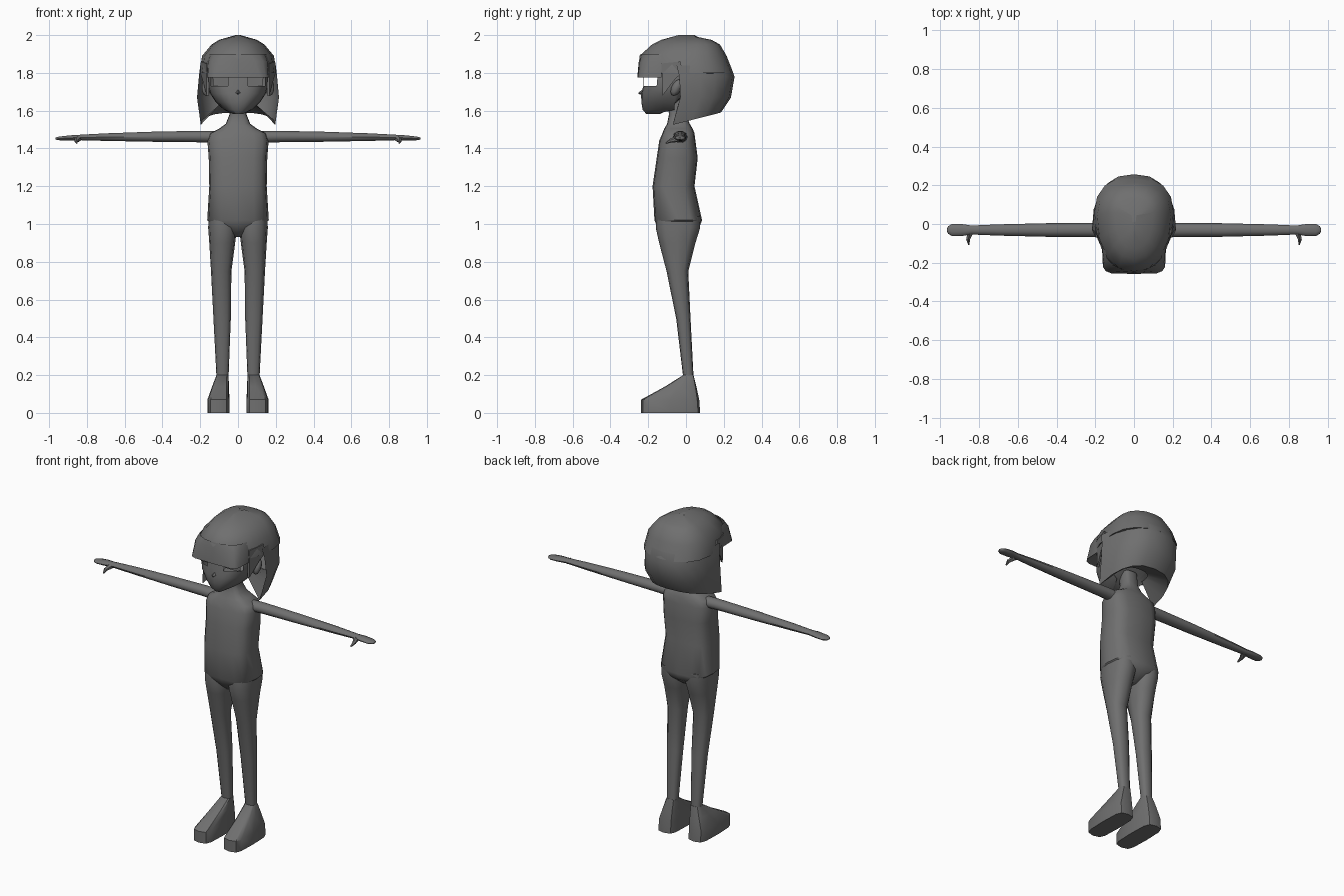
import bpy, bmesh
from math import sin, cos, radians
from mathutils import Vector

if "Cube" in bpy.data.objects:
    bpy.data.objects.remove(bpy.data.objects["Cube"])

GREY = (0.16, 0.16, 0.16, 1)
mat = bpy.data.materials.new("plain grey")
mat.use_nodes = True
mat.diffuse_color = GREY
mat.node_tree.nodes["Principled BSDF"].inputs["Base Color"].default_value = GREY


def finish(name, bm, mirror=False, angle=45):
    """Turn a bmesh into a smooth-shaded object, optionally mirrored in x."""
    bmesh.ops.recalc_face_normals(bm, faces=bm.faces)
    mesh = bpy.data.meshes.new(name)
    bm.to_mesh(mesh)
    bm.free()
    mesh.materials.append(mat)
    obj = bpy.data.objects.new(name, mesh)
    bpy.context.collection.objects.link(obj)
    if mirror:
        obj.modifiers.new("mirror", "MIRROR").use_clip = False
    bpy.ops.object.select_all(action="DESELECT")
    obj.select_set(True)
    bpy.context.view_layer.objects.active = obj
    bpy.ops.object.shade_smooth_by_angle(angle=radians(angle))
    return obj


def power(v, p):
    return (1 if v >= 0 else -1) * abs(v) ** p if abs(v) > 1e-6 else 0


def ring(z, hw, front, back, x=0, yc=None, p=0.8, n=16, start=0, span=360):
    """Level outline; angle 0 is the front, half widths differ front and back."""
    yc = (front + back) / 2 if yc is None else yc
    points = []
    for i in range(n if span == 360 else n + 1):
        a = radians(start + span * i / n)
        c = power(cos(a), p)
        y = yc + c * (front - yc if c > 0 else yc - back)
        points.append(Vector((x + hw * power(sin(a), p), y, z)))
    return points


def loft(rows, closed=True, caps=True):
    bm = bmesh.new()
    rows = [[bm.verts.new(p) for p in row] for row in rows]
    n = len(rows[0])
    for a, b in zip(rows, rows[1:]):
        for i in range(n if closed else n - 1):
            j = (i + 1) % n
            bm.faces.new((a[i], a[j], b[j], b[i]))
    if caps:
        bm.faces.new(rows[0])
        bm.faces.new(rows[-1])
    return bm


def spike(name, base, tip, r1, r2, sides, mirror=False):
    """Tapered peg between two points."""
    base, tip = Vector(base), Vector(tip)
    bm = bmesh.new()
    bmesh.ops.create_cone(bm, cap_ends=True, segments=sides, radius1=r1,
                          radius2=r2, depth=(tip - base).length)
    turn = (tip - base).to_track_quat("Z", "Y").to_matrix()
    bmesh.ops.rotate(bm, verts=bm.verts, matrix=turn)
    bmesh.ops.translate(bm, verts=bm.verts, vec=(base + tip) / 2)
    finish(name, bm, mirror)


# Torso with neck: height, half width, front, back
torso = [(1.66, .045, -.1, -.01), (1.58, .045, -.09, 0), (1.53, .065, -.1, .02),
         (1.505, .1, -.115, .035), (1.48, .15, -.125, .045), (1.44, .162, -.142, .05),
         (1.35, .155, -.155, .062), (1.2, .152, -.177, .045), (1.02, .163, -.167, .085),
         (.98, .12, -.15, .07), (.93, .02, -.1, .01)]
finish("torso", loft([ring(*r, p=.65) for r in torso]))

# Legs: height, inner x, outer x, front, back
legs = [(1.04, .02, .155, -.155, .075), (.98, .005, .158, -.16, .075),
        (.9, .015, .152, -.142, .05), (.75, .035, .143, -.103, .012),
        (.5, .038, .13, -.052, .024), (.19, .05, .114, -.015, .04)]
finish("leg", loft([ring(z, (o - i) / 2, f, b, x=(i + o) / 2, n=12)
                    for z, i, o, f, b in legs]), True)

# Wedge-shaped feet
feet = [(.2, .05, .114, -.015, .04), (.14, .048, .137, -.11, .055),
        (.07, .045, .162, -.238, .07), (0, .045, .162, -.238, .075)]
finish("foot", loft([ring(z, (o - i) / 2, f, b, x=(i + o) / 2, n=12, p=.5)
                     for z, i, o, f, b in feet]), True, 35)

# Arms with flat hands: x, half depth, height, half height
arms = [(.1, .04, 1.46, .033), (.2, .037, 1.463, .032), (.45, .035, 1.462, .028),
        (.7, .029, 1.46, .021), (.84, .023, 1.458, .015), (.89, .031, 1.456, .014),
        (.94, .031, 1.453, .011), (.96, .019, 1.453, .008), (.966, .006, 1.453, .004)]
finish("arm", loft([[Vector((x, -.031 + d * cos(radians(a)), z + h * sin(radians(a))))
                     for a in range(0, 360, 36)] for x, d, z, h in arms]), True)
spike("thumb", (.845, -.04, 1.452), (.857, -.082, 1.44), .018, .01, 6, True)
spike("thumb_tip", (.857, -.078, 1.442), (.853, -.107, 1.428), .011, .004, 6, True)

# Head shell with open eye sockets
head = [(1.582, .025, -.21, -.14), (1.605, .075, -.23, -.09), (1.645, .118, -.236, -.05),
        (1.69, .147, -.238, 0), (1.73, .16, -.226, .04), (1.776, .16, -.226, .05),
        (1.86, .15, -.2, .05)]
bm = loft([ring(*r, yc=max(-.06, r[3] - .1) if r[3] > -.1 else None, n=24)
           for r in head])
sockets = [f for f in bm.faces if 1.73 < f.calc_center_median().z < 1.776
           and .04 < abs(f.calc_center_median().x) < .142
           and f.calc_center_median().y < -.13]
bmesh.ops.delete(bm, geom=sockets, context="FACES")
finish("head", bm)
spike("nose", (0, -.222, 1.697), (0, -.252, 1.692), .02, .003, 4)

# Eyes: flat plates behind the sockets
bm = bmesh.new()
bm.faces.new([bm.verts.new((x, -.165, z)) for x, z in
              ((.02, 1.72), (.13, 1.72), (.135, 1.79), (.02, 1.79))])
finish("eye", bm, True)

# Ears
bm = bmesh.new()
bmesh.ops.create_uvsphere(bm, u_segments=8, v_segments=6, radius=1)
for v in bm.verts:
    v.co = Vector((.168 + .024 * v.co.x, -.05 + .028 * v.co.y + .015 * v.co.z,
                   1.722 + .044 * v.co.z))
finish("ear", bm, True)

# Hair cap
cap = [(2, .012, -.04, .01), (1.975, .1, -.13, .135), (1.95, .14, -.18, .18),
       (1.89, .19, -.246, .215), (1.8, .205, -.25, .25), (1.79, .15, -.19, .2)]
finish("hair_cap", loft([ring(*r, yc=min(.06, (r[2] + r[3]) / 2 + .06), p=.9)
                         for r in cap]))

# Square fringe over the forehead
fringe = [(1.9, .15, -.24, .9), (1.86, .163, -.25, .6), (1.775, .165, -.258, .35),
          (1.79, .14, -.2, .6)]
finish("fringe", loft([ring(z, w, f, 0, yc=-.13, p=p, n=8, start=-90, span=180)
                       for z, w, f, p in fringe], False, False))

# Back hair, hem rising toward the nape, with an underside
back = [(1.84, .2, -.05, .235), (1.78, .207, -.035, .257), (1.67, .217, -.03, .238),
        (1.525, .197, -.07, .185), (1.64, .09, -.04, .06)]
rows = [ring(z, w, y, b, yc=y, p=.8, n=10, start=90, span=180) for z, w, y, b in back]
for v in rows[3]:
    v.z += .065 * (v.y + .07) / .255
finish("back_hair", loft(rows, False, False))

# Pointed locks in front of the ears
lock = [(.168, -.13, 1.85), (.166, -.124, 1.68), (.19, -.055, 1.77), (.2, -.02, 1.8),
        (.197, -.03, 1.86)]
bm = loft([[Vector(p) - Vector((d, 0, 0)) for p in lock] for d in (0, .012)])
finish("side_lock", bm, True)
